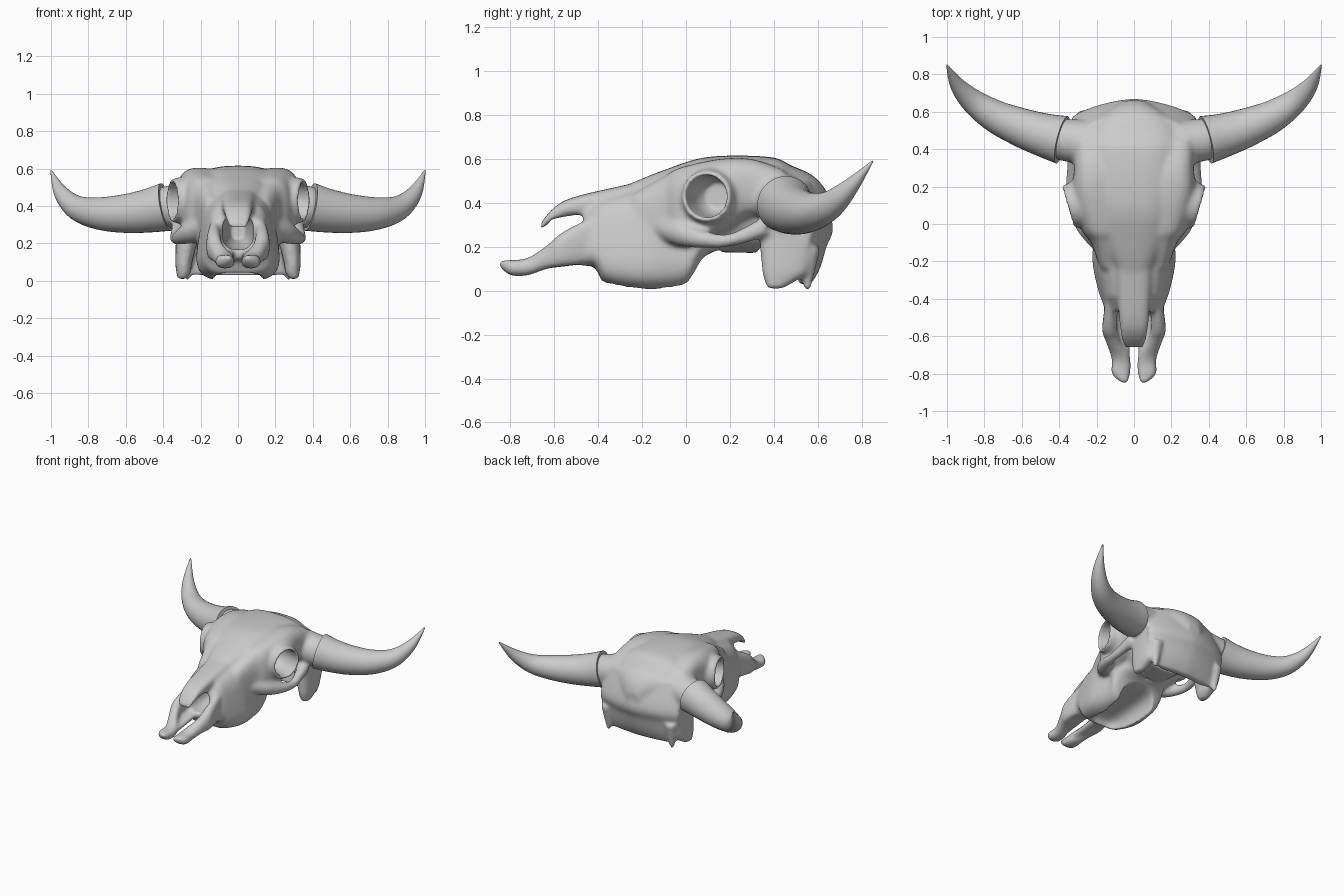
import bpy, bmesh, math
from mathutils import Vector

cube = bpy.data.objects.get("Cube")
if cube:
    bpy.data.objects.remove(cube)

bone = bpy.data.materials.new("bone grey")
bone.use_nodes = True
bone.diffuse_color = (0.6, 0.6, 0.6, 1)
bone.node_tree.nodes["Principled BSDF"].inputs["Base Color"].default_value = bone.diffuse_color

SIDES = 32
ANGLES = [2 * math.pi * i / SIDES for i in range(SIDES)]


def smooth_path(stations, steps=5):
    """Catmull-Rom interpolation through tuples of any length."""
    pts = [stations[0], *stations, stations[-1]]
    out = []
    for a, b, c, d in zip(pts, pts[1:], pts[2:], pts[3:]):
        for k in range(steps):
            t = k / steps
            out.append([0.5 * (2 * q + (r - p) * t + (2 * p - 5 * q + 4 * r - s) * t * t
                               + (3 * q - p - 3 * r + s) * t ** 3)
                        for p, q, r, s in zip(a, b, c, d)])
    return out + [list(stations[-1])]


def skin(name, rings):
    """Closed mesh through a row of rings."""
    bm = bmesh.new()
    rows = [[bm.verts.new(point) for point in ring] for ring in rings]
    for a, b in zip(rows, rows[1:]):
        for i in range(SIDES):
            j = (i + 1) % SIDES
            bm.faces.new((a[i], a[j], b[j], b[i]))
    bm.faces.new(rows[0])
    bm.faces.new(rows[-1])
    bmesh.ops.recalc_face_normals(bm, faces=bm.faces)
    mesh = bpy.data.meshes.new(name)
    bm.to_mesh(mesh)
    bm.free()
    mesh.materials.append(bone)
    ob = bpy.data.objects.new(name, mesh)
    bpy.context.collection.objects.link(ob)
    return ob


def rounded(value, power):
    return math.copysign(abs(value) ** power, value)


def loft(name, stations, axis="y", taper=0, power=0.75, side=1):
    """Stations: position on axis, half width, low, high, optional x centre."""
    rings = []
    for t, width, low, high, *centre in smooth_path(stations):
        ring = []
        for angle in ANGLES:
            c = rounded(math.cos(angle), power)
            s = rounded(math.sin(angle), power)
            u = side * sum(centre) + width * c * (1 - taper * s)
            v = (low + high) / 2 + s * (high - low) / 2
            ring.append((u, t, v) if axis == "y" else (u, v, t))
        rings.append(ring)
    return skin(name, rings)


def tube(name, stations, side=1):
    """Round tube through x, y, z, radius."""
    path = smooth_path(stations)
    centres = [Vector((side * x, y, z)) for x, y, z, radius in path]
    rings = []
    for i, centre in enumerate(centres):
        before, after = centres[max(i - 1, 0)], centres[min(i + 1, len(path) - 1)]
        direction = (after - before).normalized()
        u = direction.cross(Vector((0, 0, 1))).normalized()
        v = u.cross(direction)
        radius = path[i][3]
        rings.append([centre + radius * (u * math.cos(angle) + v * math.sin(angle))
                      for angle in ANGLES])
    return skin(name, rings)


# Central bones
skull = loft("skull", [(-.25, .09, .3, .49), (-.1, .16, .24, .55), (.1, .22, .18, .61),
                       (.38, .25, .17, .61), (.48, .25, .15, .57), (.57, .19, .15, .53),
                       (.63, .1, .2, .47), (.66, .05, .26, .4)], taper=-.15)
nasal = loft("nasal_bone", [(-.66, .06, .28, .31), (-.6, .07, .32, .38), (-.5, .08, .34, .43),
                            (-.2, .1, .35, .5), (-.05, .1, .4, .55)], power=.65)
jaw = loft("upper_jaw", [(-.47, .14, .11, .35), (-.42, .16, .11, .39), (-.39, .17, .06, .42),
                         (-.36, .18, .03, .43), (-.2, .21, 0, .47), (-.02, .2, .01, .5),
                         (.03, .21, .06, .5), (.08, .2, .15, .48), (.15, .17, .19, .45)],
           taper=.17, power=.55)
back = loft("back_plate", [(.03, .27, .5, .57), (.1, .3, .48, .61), (.2, .33, .46, .64),
                           (.3, .34, .44, .67), (.5, .29, .38, .6)], axis="z", power=1.35)
parts = [skull, nasal, jaw, back]

# Paired bones of the face
for side in (1, -1):
    parts.append(loft("brow_and_cheek", [
        (-.24, .05, .22, .44, .13), (-.1, .08, .2, .52, .15), (-.03, .11, .2, .56, .17),
        (.15, .13, .26, .6, .2), (.3, .11, .34, .6, .21), (.45, .11, .3, .55, .22)],
        side=side))
    parts.append(loft("front_jaw_prong", [
        (-.85, .02, .11, .14, .05), (-.8, .05, .07, .14, .07), (-.72, .05, .07, .15, .07),
        (-.63, .04, .1, .21, .11), (-.56, .04, .11, .27, .13), (-.4, .03, .13, .35, .12)],
        side=side))
    parts.append(loft("front_jaw_floor", [
        (-.8, .04, .08, .12, .06), (-.4, .06, .13, .18, .08)], side=side))
    parts.append(tube("eye_rim", [(.15, .15, .43, .15), (.355, .09, .43, .117)], side))
    parts.append(tube("cheek_arch", [
        (.17, -.1, .29, .06), (.25, -.01, .26, .06), (.31, .08, .235, .04),
        (.335, .2, .23, .03), (.31, .36, .29, .045)], side))

# Paired bones of the back
for side in (1, -1):
    parts.append(loft("neck_flap", [
        (.01, .025, .37, .44, .3), (.05, .04, .355, .51, .29), (.1, .045, .345, .56, .29),
        (.3, .07, .33, .6, .26)], axis="z", side=side))
    parts.append(tube("neck_spike", [(.27, .553, 0, .015), (.27, .565, .2, .05)], side))
    parts.append(tube("horn_core", [(.15, .42, .42, .13), (.41, .455, .39, .11)], side))

# Openings cut into the joined bone
cutters = [
    loft("nose_cutter", [(-.62, .08, .17, .33), (-.4, .08, .17, .36), (-.2, .04, .22, .33)]),
    loft("palate_cutter", [(-.37, .07, -.05, .06), (-.3, .12, -.1, .1),
                           (.05, .14, -.1, .15), (.16, .12, 0, .2)], power=.6),
    loft("neck_cutter", [(-.1, .24, .25, .5), (.17, .23, .32, .55), (.23, .17, .38, .53)],
         axis="z"),
]
for side in (1, -1):
    cutters.append(tube("eye_cutter", [(.45, .06, .43, .102), (.24, .126, .43, .09),
                                       (.17, .147, .43, .06)], side))

bpy.ops.object.select_all(action="DESELECT")
for ob in parts:
    ob.select_set(True)
bpy.context.view_layer.objects.active = skull
bpy.ops.object.join()


def apply(kind, **settings):
    mod = skull.modifiers.new(kind.lower(), kind)
    for key, value in settings.items():
        setattr(mod, key, value)
    bpy.ops.object.modifier_apply(modifier=mod.name)


apply("REMESH", mode="VOXEL", voxel_size=.011)
apply("SMOOTH", factor=.5, iterations=10)
for cutter in cutters:
    apply("BOOLEAN", operation="DIFFERENCE", object=cutter, solver="EXACT")
    bpy.data.objects.remove(cutter)
apply("REMESH", mode="VOXEL", voxel_size=.009)
apply("SMOOTH", factor=.5, iterations=4)
skull.data.materials.clear()
skull.data.materials.append(bone)
skull.data.shade_smooth()

# Horns
for side, name in ((1, "left_horn"), (-1, "right_horn")):
    horn = tube(name, [(.385, .45, .395, .13), (.48, .475, .375, .117), (.6, .515, .36, .104),
                       (.74, .575, .36, .087), (.86, .655, .39, .066), (.945, .745, .47, .04),
                       (1, .85, .59, .004)], side)
    bpy.ops.object.select_all(action="DESELECT")
    horn.select_set(True)
    bpy.context.view_layer.objects.active = horn
    bpy.ops.object.shade_smooth_by_angle(angle=math.radians(40))
